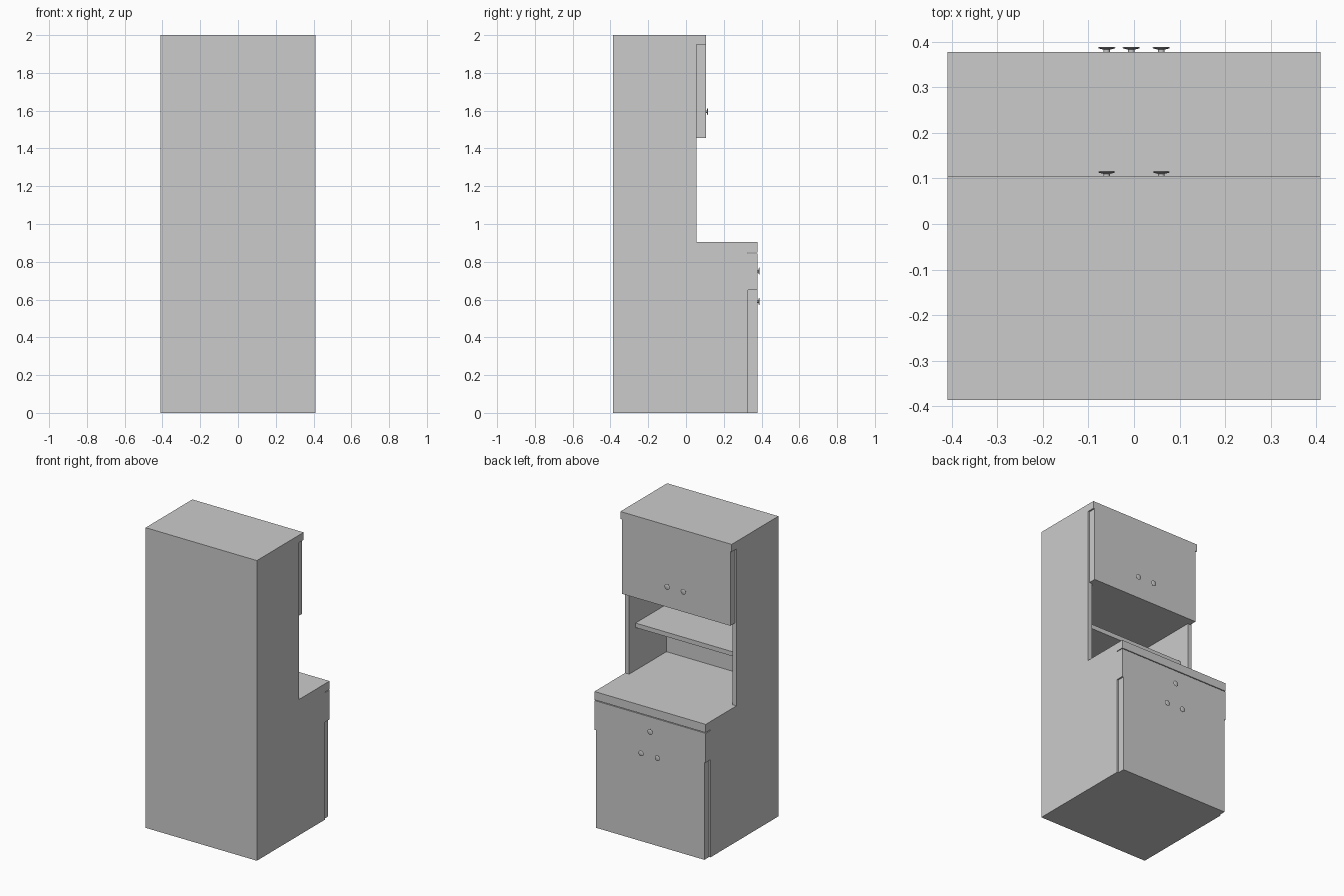
import bpy, bmesh, math
from mathutils import Matrix

if "Cube" in bpy.data.objects:
    bpy.data.objects.remove(bpy.data.objects["Cube"])

W = 0.41               # half width
BACK = -0.387          # rear face
LOW_FRONT = 0.378      # front of the lower doors
UP_FRONT = 0.105       # front of the upper doors
T = 0.03               # panel thickness
DOOR = 0.05            # door thickness
INSET = 0.01           # doors stop short of the sides


def finish(name, bm):
    bmesh.ops.recalc_face_normals(bm, faces=bm.faces)
    me = bpy.data.meshes.new(name)
    bm.to_mesh(me)
    bm.free()
    ob = bpy.data.objects.new(name, me)
    bpy.context.collection.objects.link(ob)
    return ob


def box(name, x, y, z):
    bm = bmesh.new()
    size = [b - a for a, b in (x, y, z)]
    mid = [(a + b) / 2 for a, b in (x, y, z)]
    bmesh.ops.create_cube(bm, size=1, matrix=Matrix.Translation(mid) @ Matrix.Diagonal((*size, 1)))
    return finish(name, bm)


def extrude_x(name, profile, x0, x1):
    bm = bmesh.new()
    face = bm.faces.new([bm.verts.new((x0, y, z)) for y, z in profile])
    ext = bmesh.ops.extrude_face_region(bm, geom=[face])
    verts = [v for v in ext["geom"] if isinstance(v, bmesh.types.BMVert)]
    bmesh.ops.translate(bm, verts=verts, vec=(x1 - x0, 0, 0))
    return finish(name, bm)


def knob(name, x, y, z):
    # lathe a stem flaring into a thin disc along +y
    profile = [(0.007, -0.003), (0.007, 0.005), (0.018, 0.008), (0.019, 0.0095), (0.016, 0.011)]
    n = 16
    bm = bmesh.new()
    rings = [[bm.verts.new((x + r * math.cos(2 * math.pi * i / n), y + d,
                            z + r * math.sin(2 * math.pi * i / n))) for i in range(n)]
             for r, d in profile]
    for a, b in zip(rings, rings[1:]):
        for i in range(n):
            j = (i + 1) % n
            bm.faces.new((a[i], a[j], b[j], b[i]))
    bm.faces.new(rings[0])
    bm.faces.new(rings[-1])
    ob = finish(name, bm)
    bpy.ops.object.select_all(action='DESELECT')
    bpy.context.view_layer.objects.active = ob
    ob.select_set(True)
    bpy.ops.object.shade_smooth_by_angle(angle=math.radians(35))


low_body = LOW_FRONT - DOOR
up_body = UP_FRONT - DOOR
inner = W - T
back_in = BACK + 0.05

# stepped side panels
side = [(BACK, 0), (low_body, 0), (low_body, 0.85), (up_body, 0.85), (up_body, 1.95), (BACK, 1.95)]
for label, s in (("left", -1), ("right", 1)):
    extrude_x(f"{label}_side_panel", side, s * inner, s * W)

# carcass boards
box("back_panel", (-inner, inner), (BACK, back_in), (0, 1.95))
box("base_board", (-inner, inner), (back_in, low_body), (0, 0.05))
box("front_rail", (-inner, inner), (low_body - T, low_body), (0.62, 0.85))
box("counter_top", (-W, W), (BACK, LOW_FRONT), (0.85, 0.905))
box("open_shelf", (-inner, inner), (back_in, -0.012), (1.19, 1.22))
box("upper_cabinet_floor", (-inner, inner), (back_in, up_body), (1.455, 1.485))
box("top_board", (-W, W), (BACK, UP_FRONT), (1.95, 2.0))

# drawer front, with a thin gap under the counter
box("drawer_front", (-W, W), (low_body, LOW_FRONT), (0.65, 0.845))
knob("drawer_knob", -0.006, LOW_FRONT, 0.75)

# paired doors and knobs
for label, s in (("left", -1), ("right", 1)):
    xs = sorted((0, s * (W - INSET)))
    box(f"{label}_lower_door", xs, (low_body, LOW_FRONT), (0, 0.65))
    box(f"{label}_upper_door", xs, (up_body, UP_FRONT), (1.455, 1.95))
    knob(f"{label}_lower_knob", s * 0.06, LOW_FRONT, 0.59)
    knob(f"{label}_upper_knob", s * 0.06, UP_FRONT, 1.595)
